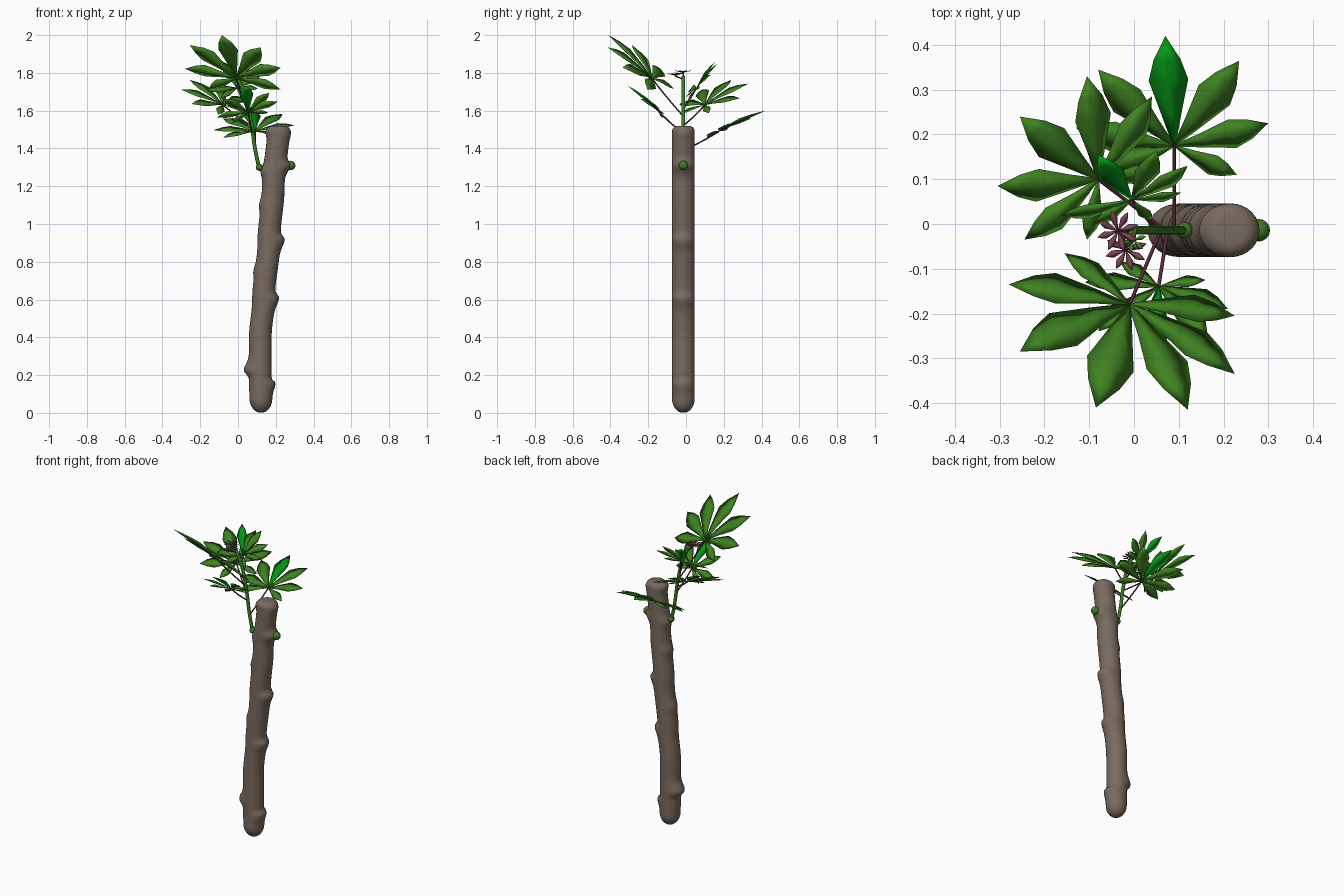
import bpy, bmesh, math
from mathutils import Vector

cube = bpy.data.objects.get("Cube")
if cube:
    bpy.data.objects.remove(cube)


def material(name, rgb):
    m = bpy.data.materials.new(name)
    m.use_nodes = True
    m.diffuse_color = (*rgb, 1)
    m.node_tree.nodes["Principled BSDF"].inputs["Base Color"].default_value = (*rgb, 1)
    return m


BARK = material("brown bark", (0.19, 0.145, 0.115))
LEAF = material("leaf green", (0.05, 0.225, 0.015))
BRIGHT = material("bright green", (0.002, 0.31, 0.008))
STEM = material("stem green", (0.05, 0.2, 0.018))
PETIOLE = material("dark red", (0.11, 0.025, 0.045))
YOUNG = material("young leaf pink", (0.2, 0.055, 0.085))

MID_Y = -0.014


def finish(bm, name, *mats):
    me = bpy.data.meshes.new(name)
    bmesh.ops.recalc_face_normals(bm, faces=bm.faces)
    for f in bm.faces:
        f.smooth = True
    bm.to_mesh(me)
    bm.free()
    for m in mats:
        me.materials.append(m)
    ob = bpy.data.objects.new(name, me)
    bpy.context.collection.objects.link(ob)


def lerp_path(path, z):
    for (z0, x0), (z1, x1) in zip(path, path[1:]):
        if z <= z1:
            t = (z - z0) / (z1 - z0)
            return x0 + (x1 - x0) * t * t * (3 - 2 * t)
    return path[-1][1]


# Trunk: stacked rings with swollen nodes facing left or right
def trunk():
    axis = [(0, 0.122), (0.2, 0.118), (0.4, 0.118), (0.6, 0.135),
            (0.9, 0.163), (1.2, 0.187), (1.52, 0.216)]
    # height, side, swelling, reach above, reach below
    nodes = [(0.16, 1, 0.02, 0.012, 0.05), (0.225, -1, 0.028, 0.045, 0.025),
             (0.61, 1, 0.022, 0.022, 0.05), (0.92, 1, 0.024, 0.022, 0.05),
             (0.75, -1, 0.008, 0.04, 0.03), (1.1, -1, 0.01, 0.04, 0.03),
             (1.31, 1, 0.026, 0.025, 0.04), (1.28, -1, 0.012, 0.03, 0.03),
             (1.49, -1, 0.01, 0.02, 0.03), (1.48, 1, 0.006, 0.02, 0.03)]
    height, rad, sides, rows, dome, rim = 1.52, 0.06, 28, 110, 0.075, 0.03
    bm = bmesh.new()
    rings = []
    zs = [dome * (1 - math.cos(i * math.pi / 16)) for i in range(1, 8)]
    zs += [dome + (height - rim - dome) * i / rows for i in range(rows + 1)]
    zs += [height - rim + rim * math.sin(i * math.pi / 12) for i in range(1, 7)]
    for z in zs:
        r = rad
        if z < dome:
            r = rad * math.sqrt(1 - (1 - z / dome) ** 2)
        elif z > height - rim:
            r = rad - rim + rim * math.sqrt(max(0, 1 - ((z - height + rim) / rim) ** 2))
        ring = []
        for k in range(sides):
            a = 2 * math.pi * k / sides
            rr = r
            for zn, side, h, above, below in nodes:
                reach = above if z > zn else below
                rr += h * math.exp(-((z - zn) / reach) ** 2) * max(0, side * math.cos(a)) ** 2
            ring.append(bm.verts.new((lerp_path(axis, z) + rr * math.cos(a),
                                      MID_Y + rr * math.sin(a), z)))
        rings.append(ring)
    for lo, hi in zip(rings, rings[1:]):
        for k in range(sides):
            j = (k + 1) % sides
            bm.faces.new((lo[k], lo[j], hi[j], hi[k]))
    bm.faces.new(rings[0][::-1])
    bm.faces.new(rings[-1])
    finish(bm, "trunk", BARK)


# One leaflet: thin closed blade, widest past the middle, pointed at the tip
def leaflet(bm, base, tip, normal, mat=0):
    d = tip - base
    size = d.length
    side = normal.cross(d).normalized()
    up = d.cross(side).normalized()
    rings = []
    for t, w in ((0, 0.07), (0.3, 0.5), (0.62, 1), (0.8, 0.68)):
        mid = base + d * t + up * size * 0.12 * t * (1 - t)
        half = side * size * 0.165 * w
        thick = up * size * 0.03 * w
        lift = thick * 0.6
        rings.append([bm.verts.new(p) for p in
                      (mid - half + lift, mid + thick, mid + half + lift, mid - thick)])
    end = bm.verts.new(tip)
    faces = [bm.faces.new(rings[0])]
    for k in range(4):
        j = (k + 1) % 4
        for a, b in zip(rings, rings[1:]):
            faces.append(bm.faces.new((a[k], a[j], b[j], b[k])))
        faces.append(bm.faces.new((rings[-1][k], rings[-1][j], end)))
    for f in faces:
        f.material_index = mat


# Palmate leaf: leaflets from a centre to tips lying on a tilted plane
def leaf(name, centre, slope, tips, bright=None):
    c = Vector(centre)
    normal = Vector((-slope[0], -slope[1], 1)).normalized()
    bm = bmesh.new()
    for i, (x, y) in enumerate(tips):
        z = c.z + slope[0] * (x - c.x) + slope[1] * (y - c.y)
        leaflet(bm, c, Vector((x, y, z)), normal, int(i == bright))
    finish(bm, name, LEAF, BRIGHT)


def tube(name, points, radius, mat):
    cu = bpy.data.curves.new(name, "CURVE")
    cu.dimensions = "3D"
    cu.bevel_depth = radius
    cu.bevel_resolution = 2
    cu.use_fill_caps = True
    cu.resolution_u = 6
    sp = cu.splines.new("BEZIER")
    sp.bezier_points.add(len(points) - 1)
    for bp, p in zip(sp.bezier_points, points):
        bp.co = p
        bp.handle_left_type = bp.handle_right_type = "AUTO"
    cu.materials.append(mat)
    bpy.context.collection.objects.link(bpy.data.objects.new(name, cu))


def ball(name, centre, radius, mat):
    bm = bmesh.new()
    bmesh.ops.create_uvsphere(bm, u_segments=16, v_segments=10, radius=radius)
    bmesh.ops.translate(bm, verts=bm.verts, vec=centre)
    finish(bm, name, mat)


trunk()

# Buds and green shoot
ball("right_bud", (0.279, MID_Y, 1.31), 0.025, STEM)
ball("shoot_base", (0.113, MID_Y, 1.3), 0.019, STEM)
tube("shoot", [(0.113, MID_Y, 1.29), (0.09, MID_Y, 1.4), (0.068, MID_Y, 1.55),
               (0.035, MID_Y, 1.69), (-0.005, MID_Y, 1.78)], 0.01, STEM)

# Leaves with their stalks: centre, plane slope, leaflet tips, bright leaflet, stalk root
leaves = {
    "front_upper_leaf": ((-0.01, -0.18, 1.77), (-0.34, -0.89),
                         [(-0.155, -0.065), (-0.28, -0.135), (-0.255, -0.285), (-0.085, -0.41),
                          (0.12, -0.415), (0.225, -0.335), (0.225, -0.205)],
                         None, (0.06, MID_Y, 1.57)),
    "back_left_leaf": ((-0.08, 0.1, 1.63), (-0.4, 0.45),
                       [(-0.105, -0.035), (-0.245, -0.035), (-0.305, 0.085), (-0.255, 0.24),
                        (-0.105, 0.33), (0.04, 0.285), (0.05, 0.12)],
                       None, (0.07, MID_Y, 1.52)),
    "back_upper_leaf": ((-0.005, 0.055, 1.72), (-0.2, 1.25),
                        [(-0.09, 0), (-0.165, 0.02), (-0.08, 0.155), (0.05, 0.165),
                         (0.12, 0.13), (0.105, 0.07), (0.04, 0.01)],
                        2, (0.05, MID_Y, 1.61)),
    "back_lower_leaf": ((0.09, 0.175, 1.49), (0.05, 0.45),
                        [(-0.08, 0.12), (-0.13, 0.215), (-0.08, 0.345), (0.07, 0.42),
                         (0.235, 0.365), (0.3, 0.225), (0.23, 0.11)],
                        3, (0.09, MID_Y, 1.39)),
    "front_lower_leaf": ((0.055, -0.14, 1.59), (0.1, -0.85),
                         [(-0.03, -0.085), (-0.11, -0.13), (-0.08, -0.24), (0.04, -0.31),
                          (0.165, -0.25), (0.21, -0.19), (0.16, -0.125)],
                         3, (0.075, MID_Y, 1.48)),
}
for name, (centre, slope, tips, bright, root) in leaves.items():
    leaf(name, centre, slope, tips, bright)
    middle = (Vector(centre) + Vector(root)) / 2 - Vector((0, 0, 0.004))
    tube(name + "_stalk", [root, middle, centre], 0.004, PETIOLE)


# Young whorls at the shoot tip
def whorl(name, centre, radius, count, lift, mat):
    c = Vector(centre)
    bm = bmesh.new()
    for i in range(count):
        a = 2 * math.pi * i / count + 0.3
        tip = c + Vector((math.cos(a), math.sin(a), lift)) * radius
        leaflet(bm, c, tip, Vector((0, 0, 1)))
    finish(bm, name, mat)


for i, c in enumerate([(-0.018, -0.058, 1.785), (-0.036, -0.016, 1.8)]):
    whorl(f"young_leaf_{i + 1}", c, 0.048, 8, 0.25, YOUNG)
    tube(f"young_stalk_{i + 1}", [(-0.004, MID_Y, 1.765), c], 0.004, PETIOLE)
whorl("tip_leaves", (-0.002, -0.036, 1.79), 0.03, 6, 0.4, LEAF)
